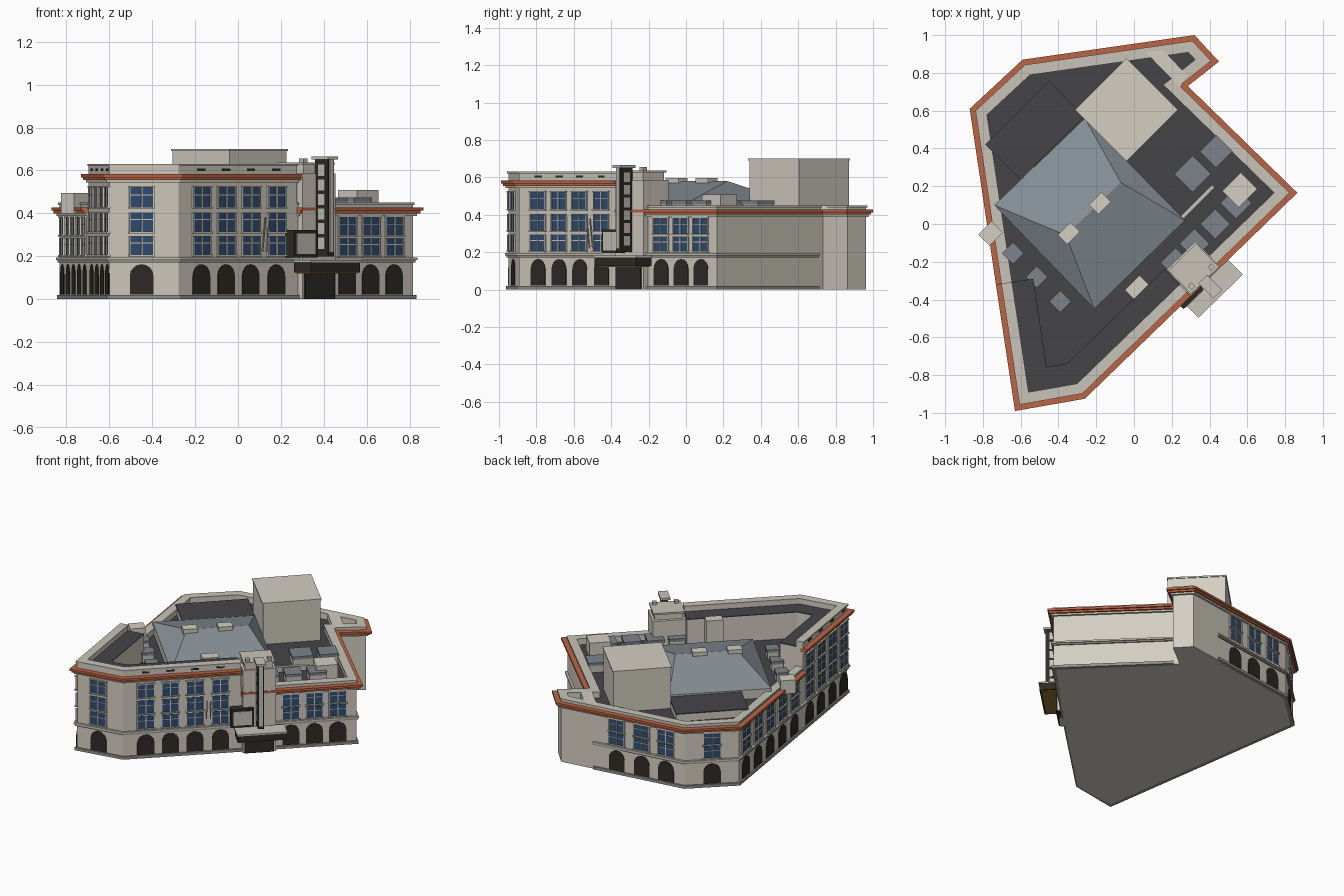
import bpy, math
from mathutils import Vector as V

if "Cube" in bpy.data.objects:
    bpy.data.objects.remove(bpy.data.objects["Cube"])

COL = dict(wall=(.66, .62, .54), trim=(.58, .55, .48), plinth=(.30, .29, .26), roof=(.06, .058, .066),
           orange=(.50, .13, .06), glass=(.03, .075, .17), dark=(.028, .024, .02), hip=(.24, .28, .31),
           sky=(.2, .23, .26), gold=(.32, .17, .03))
MATS = {}
for k, c in COL.items():
    MATS[k] = bpy.data.materials.new(k)
    MATS[k].diffuse_color = (*c, 1)
parts = {}


def extrude(part, mat, loop, vec):
    """Prism: 3D loop swept along vec, collected into a named part."""
    vs, fs, _ = parts.setdefault(part, ([], [], mat))
    n, b = len(loop), len(vs)
    vs += [V(p) for p in loop] + [V(p) + V(vec) for p in loop]
    fs += [list(range(b + n - 1, b - 1, -1)), list(range(b + n, b + 2 * n))]
    fs += [[b + i, b + (i + 1) % n, b + n + (i + 1) % n, b + n + i] for i in range(n)]


def prism(part, mat, pts, z0, z1):
    extrude(part, mat, [(p[0], p[1], z0) for p in pts], (0, 0, z1 - z0))


def inset(pts, d, closed):
    """Offset a counter-clockwise path inward by d with mitred corners."""
    out, n = [], len(pts)
    for i, p in enumerate(pts):
        p = V(p)
        es = []
        if closed or i > 0:
            es.append((p - V(pts[i - 1])).normalized())
        if closed or i < n - 1:
            es.append((V(pts[(i + 1) % n]) - p).normalized())
        ns = [V((-e.y, e.x)) for e in es]
        m = sum(ns, V((0, 0)))
        out.append(p + m * (d * len(ns) / m.length_squared) if len(ns) == 2 else p + m * d)
    return out


def strip(part, mat, path, d0, d1, z0, z1):
    """Band following an open path between two insets."""
    a, b = inset(path, d0, False), inset(path, d1, False)
    for i in range(len(a) - 1):
        prism(part, mat, [a[i], a[i + 1], b[i + 1], b[i]], z0, z1)


class Face:
    """Facade frame: s runs along the edge, o outward from the cornice line."""
    def __init__(self, a, b):
        self.a, self.u = V(a), (V(b) - V(a)).normalized()
        self.n = V((self.u.y, -self.u.x))

    def p(self, s, o, z):
        q = self.a + self.u * s + self.n * o
        return (q.x, q.y, z)

    def box(self, part, mat, s0, s1, o0, o1, z0, z1):
        prism(part, mat, [self.p(s0, o1, 0), self.p(s1, o1, 0), self.p(s1, o0, 0), self.p(s0, o0, 0)], z0, z1)

    def bay(self, s, rows, w=.112):
        """One bay: arched opening below, stacked mullioned windows above."""
        h = w / 2
        loop = [(s - h, .022), (s + h, .022)]
        loop += [(s + h * math.cos(t * math.pi / 8), .107 + h * math.sin(t * math.pi / 8)) for t in range(9)]
        extrude('ground_arches', 'dark', [self.p(x, -.04, z) for x, z in loop], self.n.to_3d() * .008)
        for z0, z1 in rows:
            self.box('window_glass', 'glass', s - h, s + h, -.04, -.032, z0, z1)
            for x in (s - h, s, s + h):
                self.box('window_mullions', 'wall', x - .003, x + .003, -.04, -.027, z0, z1)
            zt = z0 + (z1 - z0) * .62
            self.box('window_mullions', 'wall', s - h, s + h, -.04, -.029, zt - .002, zt + .002)
            self.box('window_sills', 'trim', s - h - .006, s + h + .006, -.04, -.022, z0 - .008, z0)
        self.box('window_heads', 'trim', s - h - .006, s + h + .006, -.04, -.024, rows[-1][1], rows[-1][1] + .008)


def rbox(part, mat, x, y, lu, lv, z0, z1):
    """Roof box turned 45 degrees."""
    u, v, c = V((.7071, .7071)) * lu / 2, V((-.7071, .7071)) * lv / 2, V((x, y))
    prism(part, mat, [c - u - v, c + u - v, c + u + v, c - u + v], z0, z1)


# Footprint at the cornice line, split into a tall and a low stretch
S1, S2, E, N1 = (-.63, -.99), (-.26, -.925), (.865, .165), (.285, .73)
A1, A2, NW, W = (.45, .86), (.32, 1.0), (-.59, .87), (-.87, .61)
WX, TX = (-.731, -.32), (.30, -.383)
LOW, HIGH = [TX, E, N1, A1, A2, NW, W, WX], [WX, S1, S2, TX]
BELT = [(.07, .964), NW, W, S1, S2, E, N1]
FULL = [S1, S2, E, N1, A1, A2, NW, W]

# Main body and flat roof
prism('main_body', 'wall', inset(FULL, .035, True), 0, .40)
prism('low_roof', 'roof', inset(FULL, .08, True), .395, .405)
strip('plinth', 'plinth', BELT, .024, .05, 0, .02)
strip('belt_course', 'trim', BELT, .020, .05, .183, .195)
strip('belt_shadow', 'plinth', BELT, .027, .05, .172, .183)
# Tall wing
strip('tall_wing', 'wall', HIGH, .035, .2, .39, .585)
strip('tall_roof', 'roof', HIGH, .08, .2, .585, .59)
# Cornices and parapets of both stretches
for tag, path, z in (('low', LOW, .40), ('tall', HIGH, .555)):
    strip(tag + '_cornice', 'orange', path, .010, .05, z, z + .013)
    strip(tag + '_cornice', 'orange', path, 0, .05, z + .013, z + .028)
    strip(tag + '_frieze', 'trim', path, .022, .05, z - .012, z)
    top = .45 if tag == 'low' else .63
    strip(tag + '_parapet', 'wall', path, .035, .083, z, top - .01)
    strip(tag + '_parapet_cap', 'trim', path, .029, .086, top - .01, top)
prism('annex_parapet', 'wall', [(.06, .91), (.245, .72), (.28, .79), (.155, .92)], .40, .45)

# Window bays
R2 = [(.205, .285), (.30, .38)]
R3 = [(.208, .295), (.315, .405), (.43, .52)]
south, front, north = Face(S1, S2), Face(S2, E), Face(A2, NW)
chamfer, west = Face(NW, W), Face(W, S1)
south.bay(.19, R3)
for s in (.158, .318, .478, .644):
    front.bay(s, R3)
    front.box('parapet_vents', 'dark', s - .025, s + .025, -.04, -.032, .598, .61)
for s in (1.103, 1.256, 1.408):
    front.bay(s, R2)
for s in (.42, .60, .775):
    north.bay(s, R2)
chamfer.bay(.19, R2)
for i in range(5):
    west.bay(.12 + i * .175, R2)
for i in range(4):
    west.bay(1.04 + i * .163, R3)
    west.box('parapet_vents', 'dark', 1.015 + i * .163, 1.065 + i * .163, -.04, -.032, .598, .61)

# Hipped glazed roof
C = [(-.74, .10), (-.21, -.45), (.27, .02), (-.26, .56)]
prism('hip_base', 'trim', C, .40, .47)
hv = [V((*c, .47)) for c in C] + [V((-.36, -.06, .58)), V((-.07, .22, .58))]
parts['hip_roof'] = (hv, [[0, 1, 4], [1, 2, 5, 4], [2, 3, 5], [3, 0, 4, 5], [3, 2, 1, 0]], 'hip')
for x, y in ((-.18, .11), (-.345, -.05)):
    rbox('ridge_vents', 'wall', x, y, .095, .07, .54, .597)

# Rooftop blocks, skylights and plant
rbox('stage_block', 'wall', -.04, .605, .375, .375, .40, .69)
rbox('stage_block_cap', 'wall', -.04, .605, .385, .385, .69, .70)
rbox('rear_block', 'wall', -.525, .495, .47, .26, .40, .455)
rbox('rear_block_roof', 'roof', -.525, .495, .475, .265, .455, .462)
for x, y, a in ((.435, .385, .115), (.31, .265, .13), (.54, .11, .11), (.43, 0, .105), (.32, -.105, .105), (.22, -.205, .105),
                (-.64, -.155, .075), (-.515, -.28, .075), (-.39, -.41, .075)):
    rbox('skylight_curbs', 'trim', x, y, a, a, .40, .455)
    rbox('skylights', 'sky', x, y, a + .008, a + .008, .455, .475)
rbox('roof_plant', 'wall', .56, .18, .14, .125, .40, .508)
rbox('roof_plant', 'wall', .015, -.335, .11, .07, .40, .60)
rbox('roof_plant', 'wall', -.76, -.05, .10, .085, .40, .495)
rbox('roof_duct', 'trim', .335, .115, .24, .022, .40, .44)

# Entrance tower
f = front
f.box('tower', 'wall', .785, 1.0, -.19, -.004, 0, .585)
f.box('tower', 'wall', .80, .985, -.17, -.015, .585, .625)
f.box('tower_cap', 'trim', .79, .995, -.18, -.008, .625, .637)
for s, o in ((.82, -.035), (.965, -.035)):
    f.box('tower_finials', 'trim', s - .014, s + .014, o - .014, o + .014, .637, .655)
f.box('entrance', 'dark', .795, .985, -.05, .006, 0, .13)
# Canopy with warm underside
f.box('canopy', 'dark', .735, 1.052, -.01, .105, .125, .172)
f.box('canopy_top', 'trim', .73, 1.057, -.01, .11, .172, .182)
f.box('canopy_soffit', 'gold', .745, 1.042, -.005, .095, .12, .125)
# Blade sign: dark frame, pale panels on both sides
f.box('blade_sign', 'dark', .871, .909, -.01, .078, .20, .65)
f.box('blade_edge', 'trim', .878, .902, .07, .083, .22, .65)
f.box('blade_cap', 'trim', .858, .922, -.02, .092, .65, .665)
for i in range(6):
    z = .235 + i * .068
    f.box('blade_panels', 'trim', .868, .912, .012, .056, z, z + .052)
# Square poster frame beside the blade
f.box('poster_frame', 'dark', .705, .855, -.04, .022, .195, .322)
f.box('poster_panel', 'trim', .72, .84, 0, .026, .21, .307)
# Slim flag poles on the tall facade
for s in (.55, .575):
    extrude('flag_poles', 'trim', [f.p(s, -.035, .22), f.p(s + .006, -.035, .22), f.p(s + .006, -.03, .22), f.p(s, -.03, .22)],
            f.n.to_3d() * .02 + V((0, 0, .16)))

for name, (vs, fs, mat) in parts.items():
    me = bpy.data.meshes.new(name)
    me.from_pydata(vs, [], fs)
    me.materials.append(MATS[mat])
    bpy.context.collection.objects.link(bpy.data.objects.new(name, me))

for m in bpy.data.materials:
    if m.users and not m.is_grease_pencil:
        m.use_nodes = True
        m.node_tree.nodes["Principled BSDF"].inputs["Base Color"].default_value = m.diffuse_color
